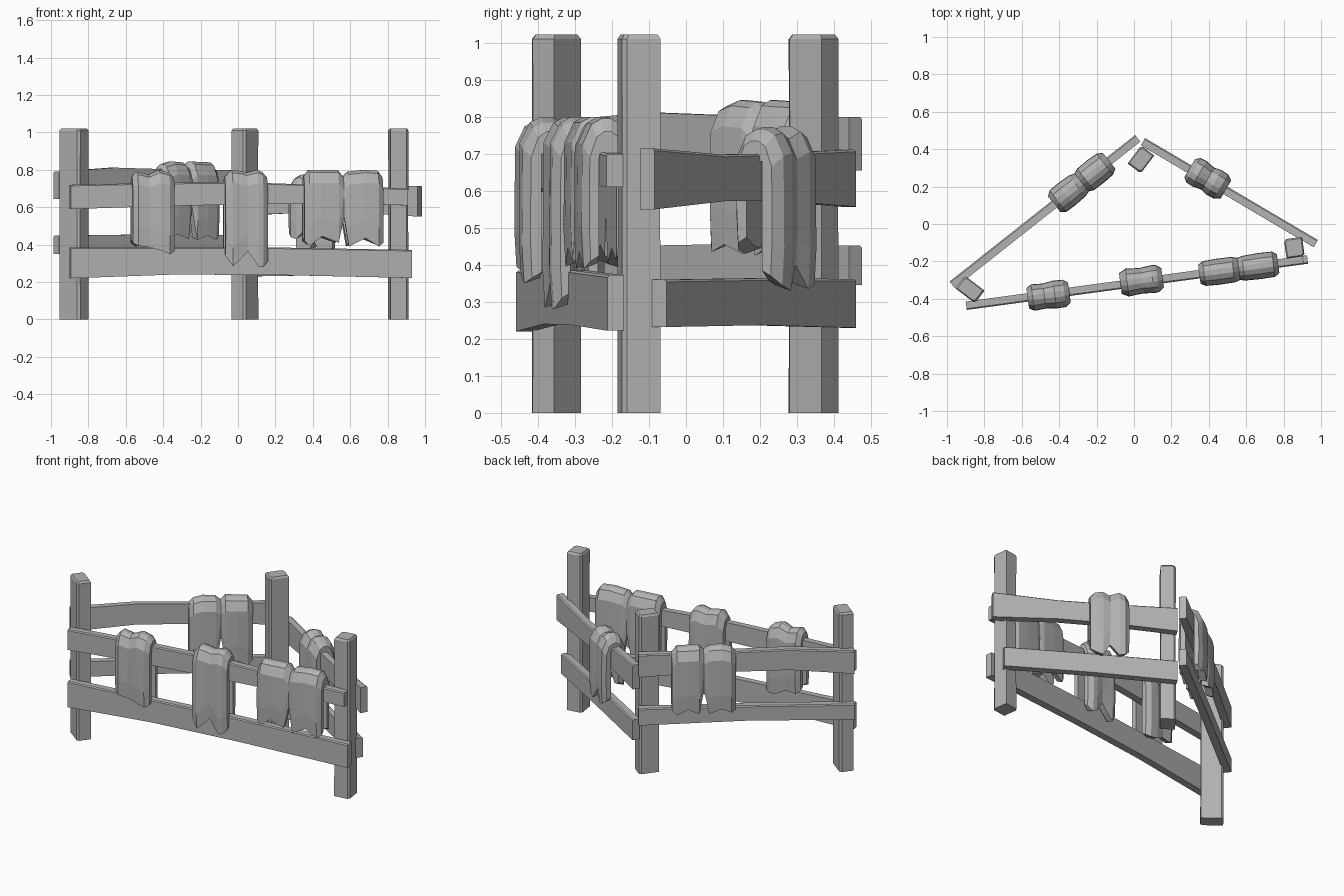
import bpy, bmesh, math
from mathutils import Vector

grey = bpy.data.materials.new("weathered grey")
grey.diffuse_color = (0.45, 0.45, 0.45, 1)


def loft(name, rings):
    """Closed cross-sections joined into a capped solid."""
    bm = bmesh.new()
    vs = [[bm.verts.new(p) for p in r] for r in rings]
    n = len(vs[0])
    for a, b in zip(vs, vs[1:]):
        for i in range(n):
            j = (i + 1) % n
            bm.faces.new((a[i], a[j], b[j], b[i]))
    bm.faces.new(vs[0][::-1])
    bm.faces.new(vs[-1])
    bmesh.ops.recalc_face_normals(bm, faces=bm.faces[:])
    me = bpy.data.meshes.new(name)
    bm.to_mesh(me)
    bm.free()
    me.materials.append(grey)
    ob = bpy.data.objects.new(name, me)
    bpy.context.collection.objects.link(ob)
    return ob


# Posts: rotated rectangles with slightly worn tops
def post(name, cx, cy, sx, sy, ang):
    c, s = math.cos(math.radians(ang)), math.sin(math.radians(ang))
    k = 0.012
    x, y = sx / 2, sy / 2
    base = [(-x, -y), (x - k, -y), (x, -y + k), (x, y), (-x + k, y), (-x, y - k)]
    rings = []
    for z, f in ((0, 1), (0.6, 0.98), (1.01, 1), (1.022, 0.86)):
        rings.append([(cx + f * (u * c - v * s), cy + f * (u * s + v * c), z)
                      for u, v in base])
    loft(name, rings)


post("left_post", -0.877, -0.35, 0.132, 0.085, -37.5)
post("back_post", 0.037, 0.345, 0.088, 0.121, -37)
post("right_post", 0.857, -0.127, 0.098, 0.104, 8)


# Rails: planks sagging through (t, bottom, top) stations
def rail(name, a, b, stations, th=0.045):
    a, b = Vector(a), Vector(b)
    d = (b - a).normalized()
    n = Vector((d.y, -d.x)) * th / 2
    rings = []
    for t, lo, hi in stations:
        p = a.lerp(b, t)
        q, r = p + n, p - n
        rings.append([(q.x, q.y, lo), (q.x, q.y, hi - 0.006), (q.x - n.x * .3, q.y - n.y * .3, hi),
                      (r.x, r.y, hi), (r.x, r.y, lo)])
    loft(name, rings)


FRONT = ((-0.897, -0.437), (0.928, -0.19))
RIGHT = ((0.972, -0.105), (0.048, 0.44))
LEFT = ((0.02, 0.458), (-0.972, -0.325))

rail("front_upper_rail", FRONT[0], (0.905, -0.193),
     [(0, .59, .72), (.25, .605, .73), (.5, .615, .735), (.8, .62, .715), (1, .61, .70)])
rail("front_lower_rail", *FRONT,
     [(0, .22, .385), (.3, .24, .385), (.6, .238, .385), (1, .222, .372)])
rail("right_upper_rail", *RIGHT,
     [(0, .55, .715), (.35, .572, .698), (.65, .572, .702), (1, .557, .712)])
rail("right_lower_rail", (0.915, -0.072), RIGHT[1],
     [(0, .232, .36), (.5, .237, .364), (1, .23, .362)])
rail("left_upper_rail", *LEFT,
     [(0, .655, .80), (.3, .675, .80), (.7, .68, .812), (1, .645, .79)])
rail("left_lower_rail", *LEFT,
     [(0, .345, .452), (.5, .36, .455), (1, .35, .448)])


# Hides: folded over the upper rail as an upside-down U with ragged ends.
# columns: (t along width, thickness factor, top z, outer bottom z, inner bottom z)
def hide(name, path, centre, width, th, under, columns):
    a, b = Vector(path[0]), Vector(path[1])
    d = (b - a).normalized()
    n = Vector((d.y, -d.x))
    c = Vector(centre)
    g = 0.024                                   # half gap around the rail
    rings = []
    for t, f, top, zo, zi in columns:
        p = c + d * (t - 0.5) * width
        h = th / 2 * f
        prof = [(h * .92, zo), (h, zo + .10), (h * .97, top - .07), (h * .6, top - .015), (h * .2, top),
                (-h * .2, top), (-h * .6, top - .015), (-h * .97, top - .07), (-h, zi + .10),
                (-h * .92, zi), (-g, zi + .015), (-g, under), (g, under), (g, zo + .015)]
        rings.append([(p.x + n.x * u, p.y + n.y * u, z) for u, z in prof])
    loft(name, rings)


hide("front_left_hide", FRONT, (-0.457, -0.382), 0.225, 0.15, 0.70,
     [(0, .72, .765, .41, .41), (.12, .95, .79, .395, .39), (.4, .9, .775, .385, .40),
      (.65, 1, .80, .37, .37), (.88, .98, .785, .35, .36), (1, .72, .76, .365, .37)])

hide("front_middle_hide", FRONT, (0.04, -0.303), 0.228, 0.15, 0.71,
     [(0, .75, .76, .34, .36), (.16, 1, .80, .285, .31), (.34, .95, .795, .32, .35),
      (.52, .92, .785, .365, .40), (.76, 1, .80, .285, .32), (.88, .97, .79, .28, .31),
      (1, .7, .76, .31, .34)])

hide("front_right_hide", FRONT, (0.56, -0.24), 0.425, 0.14, 0.69,
     [(0, .72, .765, .42, .42), (.06, .95, .80, .395, .40), (.22, 1, .80, .445, .44),
      (.43, .98, .80, .41, .41), (.5, .85, .765, .55, .53), (.56, .95, .79, .39, .39),
      (.77, 1, .80, .435, .43), (.94, .97, .795, .39, .40), (1, .72, .76, .41, .41)])

hide("back_left_hide", LEFT, (-0.28, 0.222), 0.375, 0.15, 0.78,
     [(0, .72, .80, .45, .45), (.08, .95, .84, .425, .425), (.25, 1, .842, .46, .45),
      (.43, .97, .845, .43, .425), (.5, .82, .815, .58, .60), (.58, .95, .84, .43, .43),
      (.78, 1, .845, .46, .455), (.93, .97, .83, .435, .435), (1, .7, .80, .45, .45)])

hide("back_right_hide", RIGHT, (0.395, 0.242), 0.225, 0.155, 0.68,
     [(0, .72, .735, .37, .46), (.14, .97, .765, .345, .44), (.32, 1, .772, .33, .43),
      (.5, .88, .755, .40, .49), (.74, 1, .775, .335, .43), (.9, .97, .76, .345, .44),
      (1, .72, .73, .37, .46)])
